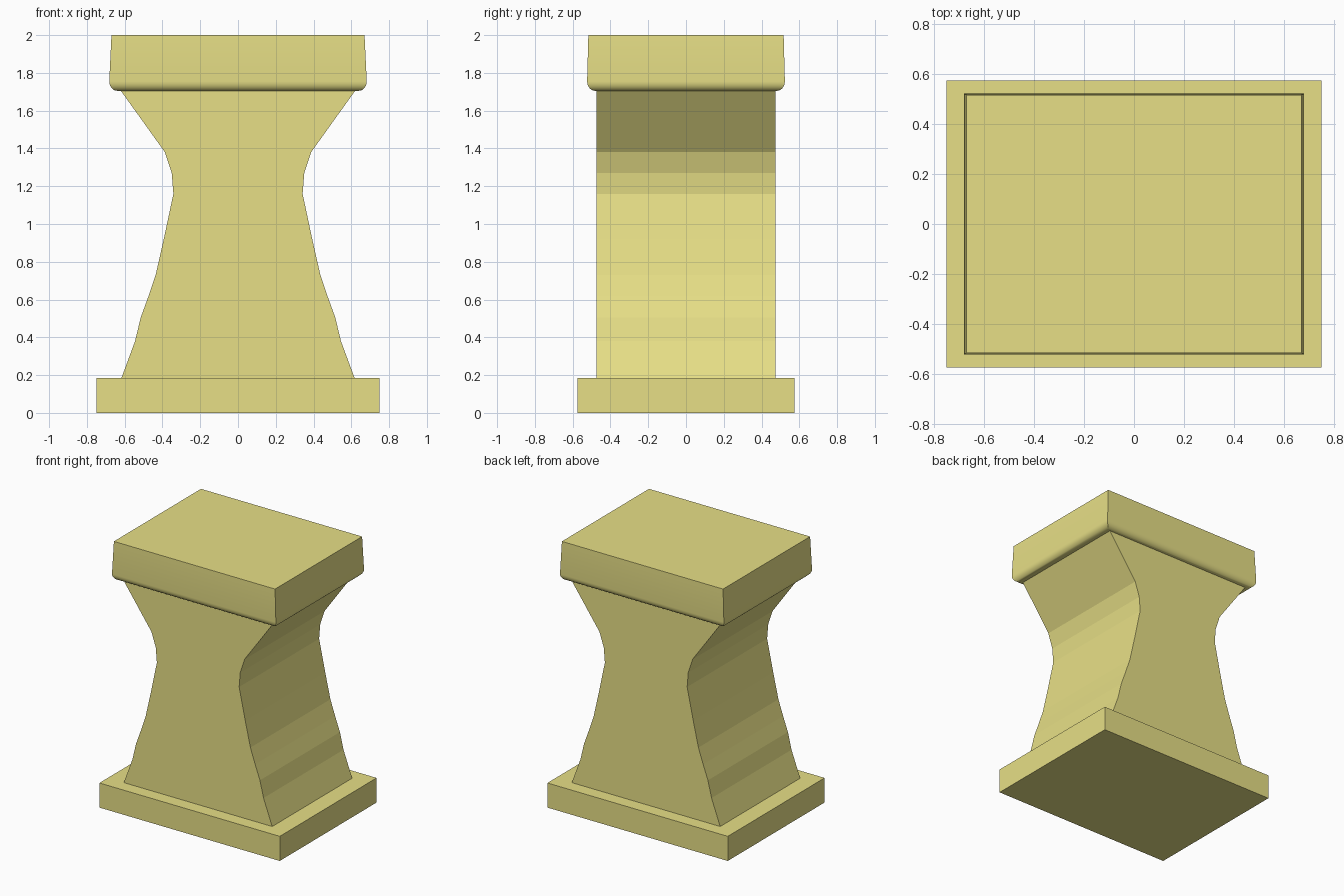
import bpy, bmesh, math

if "Cube" in bpy.data.objects:
    bpy.data.objects.remove(bpy.data.objects["Cube"])

mat = bpy.data.materials.new("yellow")
mat.diffuse_color = (0.8, 0.74, 0.24, 1)
mat.use_nodes = True
mat.node_tree.nodes["Principled BSDF"].inputs["Base Color"].default_value = mat.diffuse_color


def finish(name, bm):
    bmesh.ops.recalc_face_normals(bm, faces=bm.faces)
    me = bpy.data.meshes.new(name)
    bm.to_mesh(me)
    bm.free()
    me.materials.append(mat)
    ob = bpy.data.objects.new(name, me)
    bpy.context.collection.objects.link(ob)
    return ob


def stack(name, levels):
    """Loft rectangles given as (half width, half depth, height)."""
    bm = bmesh.new()
    rings = [[bm.verts.new((sx * x, sy * y, z))
              for sx, sy in ((-1, -1), (1, -1), (1, 1), (-1, 1))]
             for x, y, z in levels]
    for a, b in zip(rings, rings[1:]):
        for i in range(4):
            j = (i + 1) % 4
            bm.faces.new((a[i], a[j], b[j], b[i]))
    bm.faces.new(rings[0][::-1])
    bm.faces.new(rings[-1])
    return finish(name, bm)


# base slab
stack("base", [(0.75, 0.575, 0), (0.75, 0.575, 0.185)])

# waisted body: mirrored side profile extruded front to back
side = [(0.617, 0.185), (0.545, 0.38), (0.515, 0.505), (0.475, 0.615),
        (0.436, 0.73), (0.393, 0.92), (0.342, 1.16), (0.351, 1.27),
        (0.387, 1.38), (0.62, 1.705)]
bm = bmesh.new()
outline = side + [(-x, z) for x, z in reversed(side)]
front = bm.faces.new([bm.verts.new((x, -0.475, z)) for x, z in outline])
ext = bmesh.ops.extrude_face_region(bm, geom=[front], use_keep_orig=True)
bmesh.ops.translate(bm, vec=(0, 0.95, 0),
                    verts=[v for v in ext["geom"] if isinstance(v, bmesh.types.BMVert)])
finish("body", bm)

# cap with rounded lower edge and slightly tapered sides
r = 0.05
levels = []
for i in range(7):
    t = math.radians(90 * i / 6)
    o = r * 0.85 * math.sin(t)
    levels.append((0.639 + o, 0.481 + o, 1.705 + r * (1 - math.cos(t))))
levels += [(0.67, 0.517, 2.0)]
cap = stack("cap", levels)
bpy.ops.object.select_all(action='DESELECT')
cap.select_set(True)
bpy.context.view_layer.objects.active = cap
bpy.ops.object.shade_smooth_by_angle(angle=math.radians(30))
